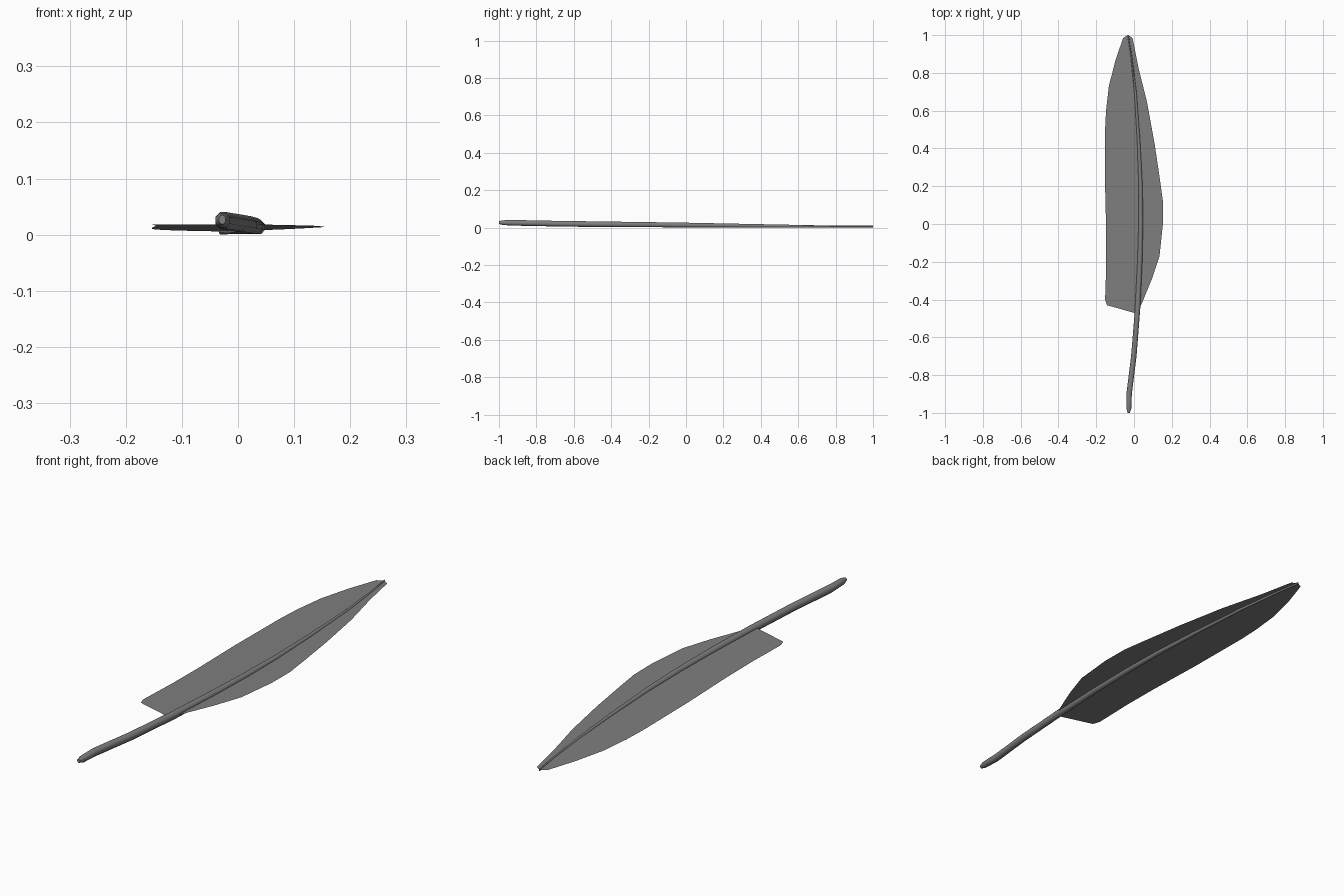
import bpy, bmesh
from math import cos, sin, pi, radians

if "Cube" in bpy.data.objects:
    bpy.data.objects.remove(bpy.data.objects["Cube"])

# Shaft stations: y, centre x, centre z, half width, half height
SHAFT = [
    (-1.0, -0.028, 0.027, 0.006, 0.008),
    (-0.975, -0.027, 0.026, 0.013, 0.013),
    (-0.90, -0.026, 0.025, 0.0145, 0.015),
    (-0.70, -0.001, 0.021, 0.0145, 0.015),
    (-0.45, 0.019, 0.0175, 0.014, 0.015),
    (-0.20, 0.031, 0.0155, 0.013, 0.0135),
    (0.0, 0.036, 0.0135, 0.012, 0.0125),
    (0.20, 0.035, 0.0115, 0.0105, 0.0105),
    (0.45, 0.024, 0.009, 0.008, 0.008),
    (0.70, 0.007, 0.0065, 0.006, 0.0055),
    (0.88, -0.013, 0.0055, 0.004, 0.0045),
    (1.0, -0.031, 0.005, 0.003, 0.0047),
]
SIDES = 8

GREY = bpy.data.materials.new("dark_grey")
GREY.diffuse_color = (0.21, 0.21, 0.21, 1)
GREY.use_nodes = True
GREY.node_tree.nodes["Principled BSDF"].inputs["Base Color"].default_value = GREY.diffuse_color


def shaft_x(y):
    for a, b in zip(SHAFT, SHAFT[1:]):
        if a[0] <= y <= b[0]:
            return a[1] + (b[1] - a[1]) * (y - a[0]) / (b[0] - a[0])
    return SHAFT[-1][1]


def finish(bm, name):
    mesh = bpy.data.meshes.new(name)
    bm.to_mesh(mesh)
    bm.free()
    mesh.materials.append(GREY)
    obj = bpy.data.objects.new(name, mesh)
    bpy.context.collection.objects.link(obj)
    bpy.ops.object.select_all(action='DESELECT')
    obj.select_set(True)
    bpy.context.view_layer.objects.active = obj
    bpy.ops.object.shade_smooth_by_angle(angle=radians(60))
    return obj


# Quill shaft: lofted, tapering octagonal tube with its lowest edge on z = 0
bm = bmesh.new()
rings = []
k = 1 / cos(pi / SIDES)
for y, x, z, w, h in SHAFT:
    angles = [2 * pi * (i + 0.5) / SIDES for i in range(SIDES)]
    rings.append([bm.verts.new((x + k * w * cos(a), y, z + k * h * sin(a)))
                  for a in angles])
for a, b in zip(rings, rings[1:]):
    for i in range(SIDES):
        j = (i + 1) % SIDES
        bm.faces.new((a[i], a[j], b[j], b[i]))
bm.faces.new(rings[0])
bm.faces.new(rings[-1])
bmesh.ops.recalc_face_normals(bm, faces=bm.faces)
finish(bm, "shaft")


# Vanes: thin sheets running from an outline to the shaft centre line
def vane(name, outline):
    def height(y):
        return 0.0145 - 0.0085 * y
    bm = bmesh.new()
    rows = [(bm.verts.new((x, y, height(y))),
             bm.verts.new((shaft_x(y), y, height(y)))) for x, y in outline]
    for a, b in zip(rows, rows[1:]):
        bm.faces.new((a[0], a[1], b[1], b[0]))
    bmesh.ops.remove_doubles(bm, verts=bm.verts, dist=0.0005)
    for f in bm.faces:
        f.normal_update()
        if f.normal.z < 0:
            f.normal_flip()
    finish(bm, name)


vane("left_vane", [
    (shaft_x(1.0), 1.0), (-0.058, 0.985), (-0.10, 0.86), (-0.133, 0.73),
    (-0.148, 0.60), (-0.153, 0.50), (-0.153, 0.20), (-0.147, -0.05),
    (-0.147, -0.22), (-0.153, -0.40), (-0.143, -0.43),
    (shaft_x(-0.475), -0.475)])

vane("right_vane", [
    (shaft_x(1.0), 1.0), (-0.008, 0.985), (0.023, 0.83), (0.07, 0.64),
    (0.11, 0.42), (0.138, 0.23), (0.153, 0.12), (0.153, 0.0),
    (0.135, -0.17), (0.095, -0.29), (0.042, -0.42),
    (shaft_x(-0.47), -0.47)])
